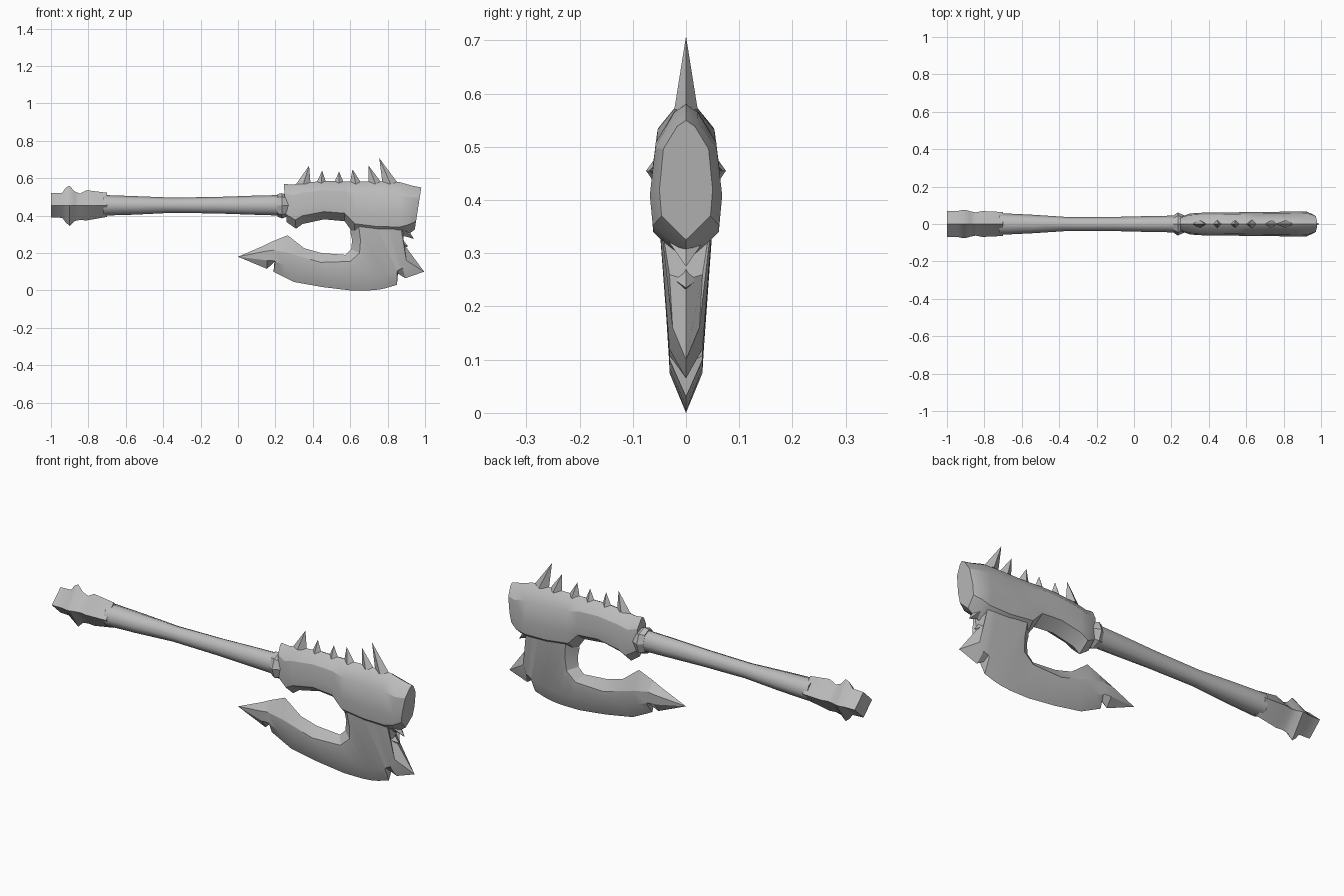
import bpy, bmesh, math
from mathutils import Vector

cube = bpy.data.objects.get("Cube")
if cube:
    bpy.data.objects.remove(cube)

GREY = (0.5, 0.5, 0.5, 1)
mat = bpy.data.materials.new("plain grey")
mat.use_nodes = True
mat.diffuse_color = GREY
mat.node_tree.nodes["Principled BSDF"].inputs["Base Color"].default_value = GREY
AXIS = 0.455  # height of the shaft axis


def loft(name, rings, angle=35):
    """Skin closed rings of equal length, cap both ends, shade by angle."""
    bm = bmesh.new()
    vs = [[bm.verts.new(p) for p in r] for r in rings]
    n = len(rings[0])
    for a, b in zip(vs, vs[1:]):
        for i in range(n):
            j = (i + 1) % n
            bm.faces.new((a[i], a[j], b[j], b[i]))
    bm.faces.new(vs[0])
    bm.faces.new(vs[-1])
    bmesh.ops.remove_doubles(bm, verts=bm.verts, dist=0.0005)
    bmesh.ops.recalc_face_normals(bm, faces=bm.faces)
    me = bpy.data.meshes.new(name)
    bm.to_mesh(me)
    bm.free()
    ob = bpy.data.objects.new(name, me)
    bpy.context.collection.objects.link(ob)
    me.materials.append(mat)
    bpy.ops.object.select_all(action='DESELECT')
    ob.select_set(True)
    bpy.context.view_layer.objects.active = ob
    bpy.ops.object.shade_smooth_by_angle(angle=math.radians(angle))
    return ob


def turned(name, profile, sides, angle=35):
    """Profile of (x, y radius, top z, bottom z) swept round the shaft axis."""
    rings = []
    for x, ry, top, bottom in profile:
        ring = []
        for i in range(sides):
            a = 2 * math.pi * i / sides
            s = math.sin(a)
            ring.append((x, ry * math.cos(a), AXIS + s * (top - AXIS if s > 0 else AXIS - bottom)))
        rings.append(ring)
    return loft(name, rings, angle)


# Shaft, collar and pommel
turned("handle", [(-0.72, 0.058, 0.51, 0.40), (-0.55, 0.05, 0.504, 0.405),
                  (-0.35, 0.037, 0.496, 0.415), (-0.1, 0.038, 0.50, 0.411),
                  (0.1, 0.043, 0.507, 0.404), (0.24, 0.045, 0.51, 0.40)], 8, 60)
turned("collar", [(0.21, 0.045, 0.515, 0.395), (0.235, 0.062, 0.52, 0.385),
                  (0.28, 0.04, 0.50, 0.40)], 8, 30)
turned("pommel", [(-1, 0.07, 0.52, 0.39), (-0.94, 0.07, 0.522, 0.388),
                  (-0.92, 0.075, 0.55, 0.362), (-0.9, 0.075, 0.56, 0.345),
                  (-0.875, 0.068, 0.53, 0.37), (-0.845, 0.062, 0.517, 0.377),
                  (-0.81, 0.069, 0.536, 0.374), (-0.7, 0.064, 0.522, 0.393)], 4)

# Axe head body: top point, bottom point and half thickness at each station
SECTION = [(0, 0), (0.05, 0.33), (0.24, 0.85), (0.58, 1), (0.8, 0.92), (1, 0)]
body = []
for tx, tz, bx, bz, y in [
        (0.245, 0.57, 0.26, 0.365, 0.04), (0.29, 0.565, 0.31, 0.33, 0.056),
        (0.345, 0.575, 0.345, 0.355, 0.06), (0.46, 0.585, 0.46, 0.38, 0.061),
        (0.57, 0.583, 0.57, 0.37, 0.063), (0.64, 0.582, 0.62, 0.30, 0.064),
        (0.75, 0.583, 0.75, 0.28, 0.065), (0.86, 0.58, 0.87, 0.28, 0.067),
        (0.93, 0.56, 0.91, 0.30, 0.068), (0.98, 0.55, 0.945, 0.325, 0.05)]:
    def pt(t, w, side):
        return (tx + (bx - tx) * t, side * w * y, tz + (bz - tz) * t)
    body.append([pt(t, w, -1) for t, w in SECTION]
                + [pt(t, w, 1) for t, w in SECTION[-2:0:-1]])
loft("head_body", body, 28)

# Crescent blade: inner edge, inner bevel, outer bevel, cutting edge as (x, z)
blade = []
for ix, iz, jx, jz, kx, kz, ox, oz in [
        (0, 0.18, 0, 0.18, 0, 0.18, 0, 0.18),
        (0.14, 0.24, 0.15, 0.21, 0.155, 0.16, 0.155, 0.115),
        (0.18, 0.26, 0.19, 0.215, 0.195, 0.158, 0.195, 0.153),
        (0.185, 0.262, 0.195, 0.215, 0.20, 0.154, 0.19, 0.10),
        (0.265, 0.295, 0.27, 0.20, 0.25, 0.135, 0.25, 0.07),
        (0.355, 0.225, 0.34, 0.18, 0.33, 0.11, 0.30, 0.045),
        (0.445, 0.20, 0.44, 0.15, 0.49, 0.08, 0.45, 0.018),
        (0.575, 0.19, 0.60, 0.155, 0.62, 0.075, 0.60, 0.0),
        (0.605, 0.22, 0.65, 0.20, 0.70, 0.075, 0.70, 0.0),
        (0.61, 0.27, 0.655, 0.27, 0.74, 0.08, 0.75, 0.004),
        (0.60, 0.315, 0.645, 0.35, 0.78, 0.085, 0.79, 0.012),
        (0.63, 0.43, 0.70, 0.42, 0.85, 0.10, 0.85, 0.03),
        (0.75, 0.45, 0.78, 0.42, 0.855, 0.108, 0.855, 0.09),
        (0.80, 0.45, 0.82, 0.42, 0.88, 0.12, 0.895, 0.065),
        (0.86, 0.45, 0.86, 0.40, 0.90, 0.16, 0.995, 0.10),
        (0.86, 0.45, 0.87, 0.40, 0.87, 0.26, 0.885, 0.25)]:
    tip = 0 if kx == 0 else 1
    yj = tip * (0.033 + 0.1 * max(0, jz - 0.2))
    yk = tip * (0.031 if kx < 0.89 else 0.025)
    blade.append([(ix, 0, iz), (jx, -yj, jz), (kx, -yk, kz),
                  (ox, 0, oz), (kx, yk, kz), (jx, yj, jz)])
loft("blade", blade, 25)


def spike(name, base, along, y, tip):
    """Four-sided spike; along is the half width vector in x and z."""
    b, u, t = Vector(base), Vector((along[0], 0, along[1])), Vector(tip)
    v = Vector((0, y, 0))
    ring = [b + u, b + v, b - u, b - v]
    loft(name, [ring, [t + (p - b) * 0.001 for p in ring]], 20)


# Spikes along the back of the head
for i, (x, w, tx, tz) in enumerate([
        (0.35, 0.038, 0.38, 0.667), (0.445, 0.028, 0.45, 0.64),
        (0.54, 0.028, 0.54, 0.635), (0.63, 0.032, 0.612, 0.647),
        (0.735, 0.036, 0.698, 0.667), (0.815, 0.042, 0.755, 0.708)]):
    spike(f"spike_{i + 1}", (x, 0, 0.57), (w, 0), 0.022, (tx, 0, tz))

# Barbs between the end face and the blade
spike("upper_barb", (0.87, 0, 0.34), (0.01, 0.04), 0.045, (0.94, 0, 0.275))
spike("lower_barb", (0.85, 0, 0.26), (0.01, 0.04), 0.035, (0.91, 0, 0.235))
